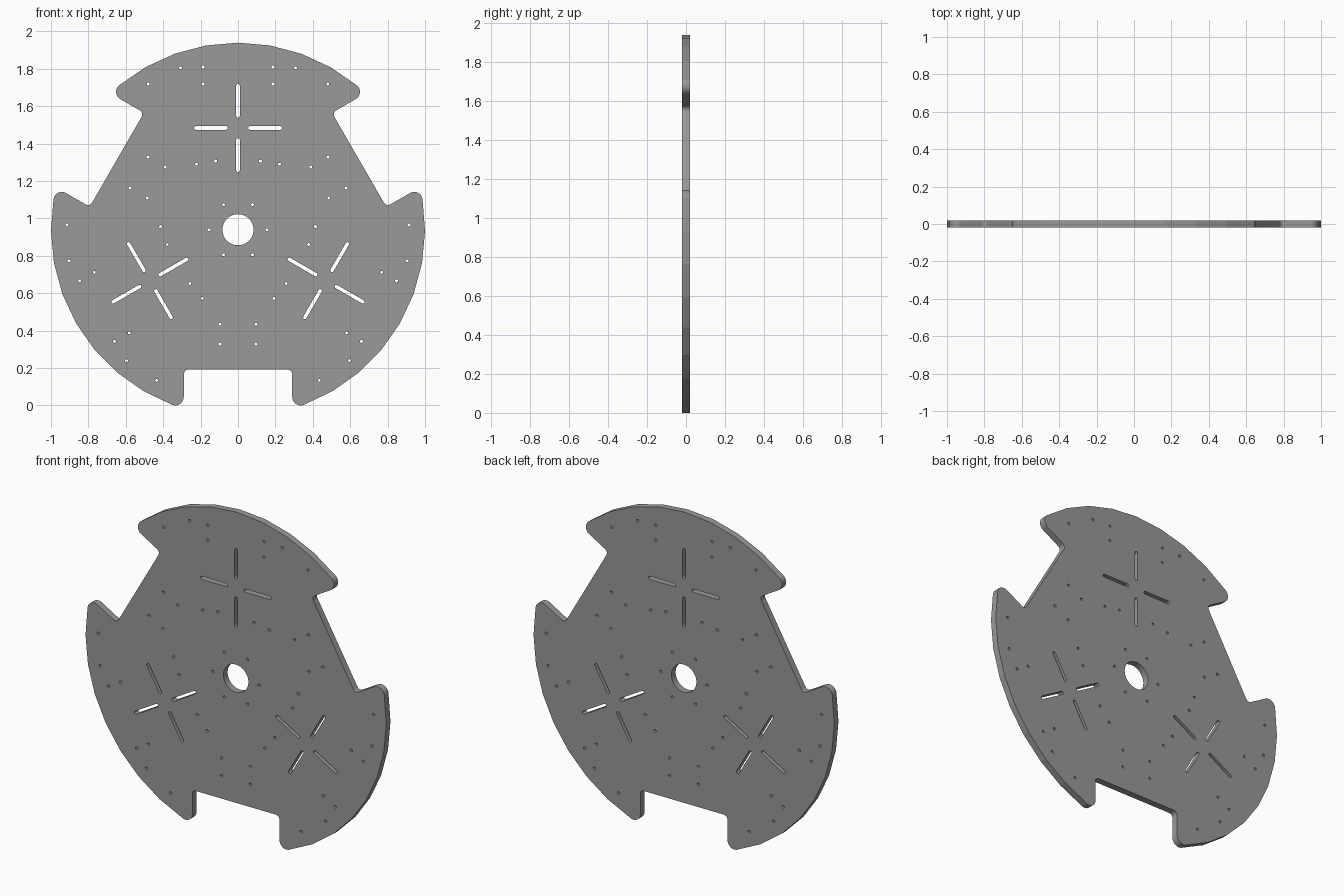
import bpy, bmesh
from math import sin, cos, pi, radians, sqrt, atan2, hypot

if "Cube" in bpy.data.objects:
    bpy.data.objects.remove(bpy.data.objects["Cube"])

HALF_THICK = 0.02
TIP_R, INNER_R = 0.045, 0.025
NOTCH_X, NOTCH_Y = 0.29, -0.748
TIP_X = NOTCH_X + TIP_R
TIP_Y = -sqrt((1 - TIP_R) ** 2 - TIP_X ** 2)
CENTRE_Z = TIP_R - TIP_Y


def arc(cx, cy, r, a0, a1, n):
    return [(cx + r * cos(a0 + (a1 - a0) * i / n),
             cy + r * sin(a0 + (a1 - a0) * i / n)) for i in range(n + 1)]


def rot(pts, k):
    a = 2 * pi * k / 3
    return [(x * cos(a) - y * sin(a), x * sin(a) + y * cos(a)) for x, y in pts]


def slot(cx, cy, angle, length=0.182, w=0.0095):
    h = length / 2 - w
    pts = arc(h, 0, w, -pi / 2, pi / 2, 8) + arc(-h, 0, w, pi / 2, 3 * pi / 2, 8)
    return [(cx + x * cos(angle) - y * sin(angle),
             cy + x * sin(angle) + y * cos(angle)) for x, y in pts]


def circle(cx, cy, r, n):
    return arc(cx, cy, r, 0, 2 * pi, n)[:-1]


# Outline: three rounded notches joined by faceted rim arcs
tip_angle = atan2(TIP_Y, TIP_X)
half = arc(NOTCH_X - INNER_R, NOTCH_Y - INNER_R, INNER_R, pi / 2, 0, 6)
half += arc(TIP_X, TIP_Y, TIP_R, pi, 2 * pi + tip_angle, 8)
notch = [(-x, y) for x, y in reversed(half)] + half
rim = arc(0, 0, 1, tip_angle, -pi / 3 - tip_angle, 8)[1:-1]
outline = [p for k in range(3) for p in rot(notch + rim, k)]

# Centre bore, crossed slots and small drilled holes
loops = [outline, circle(0, 0, 0.083, 48)]
holes = [(.187, .87), (.308, .866), (.187, .779), (.48, .779), (.12, .367),
         (.222, .35), (.096, -.505), (.096, -.611), (.077, .134)]
for k in range(3):
    for q in range(4):
        a = q * pi / 2
        loops.append(rot(slot(0.145 * cos(a), 0.544 + 0.145 * sin(a), a), k))
    for x, y in holes:
        for s in (1, -1):
            loops.append(rot(circle(s * x, y, 0.008, 12), k))

# Fill the loops as one flat curve with thickness
curve = bpy.data.curves.new("plate_profile", 'CURVE')
curve.dimensions = '2D'
curve.fill_mode = 'BOTH'
curve.extrude = HALF_THICK
for pts in loops:
    sp = curve.splines.new('POLY')
    sp.points.add(len(pts) - 1)
    for p, (x, y) in zip(sp.points, pts):
        p.co = (x, y, 0, 1)
    sp.use_cyclic_u = True
plate = bpy.data.objects.new("mounting_plate", curve)
bpy.context.collection.objects.link(plate)
plate.rotation_euler = (pi / 2, 0, 0)
plate.location = (0, 0, CENTRE_Z)
bpy.context.view_layer.objects.active = plate
plate.select_set(True)
bpy.ops.object.convert(target='MESH')
plate = bpy.context.object
bpy.ops.object.transform_apply(location=True, rotation=True, scale=True)

# Weld caps to walls
bm = bmesh.new()
bm.from_mesh(plate.data)
bmesh.ops.remove_doubles(bm, verts=bm.verts, dist=1e-4)
bmesh.ops.recalc_face_normals(bm, faces=bm.faces)
bm.to_mesh(plate.data)
bm.free()

# Smooth fillets and bores, but keep the outer rim facets crisp
bpy.ops.object.shade_smooth_by_angle(angle=radians(31))
mesh = plate.data
for e in mesh.edges:
    cos_ = [mesh.vertices[i].co for i in e.vertices]
    if all(hypot(c.x, c.z - CENTRE_Z) > 0.999 for c in cos_):
        e.use_edge_sharp = True

# Dark grey finish
mat = bpy.data.materials.new("dark_grey")
mat.diffuse_color = (0.32, 0.32, 0.32, 1)
mat.use_nodes = True
mat.node_tree.nodes["Principled BSDF"].inputs["Base Color"].default_value = mat.diffuse_color
mesh.materials.clear()
mesh.materials.append(mat)
